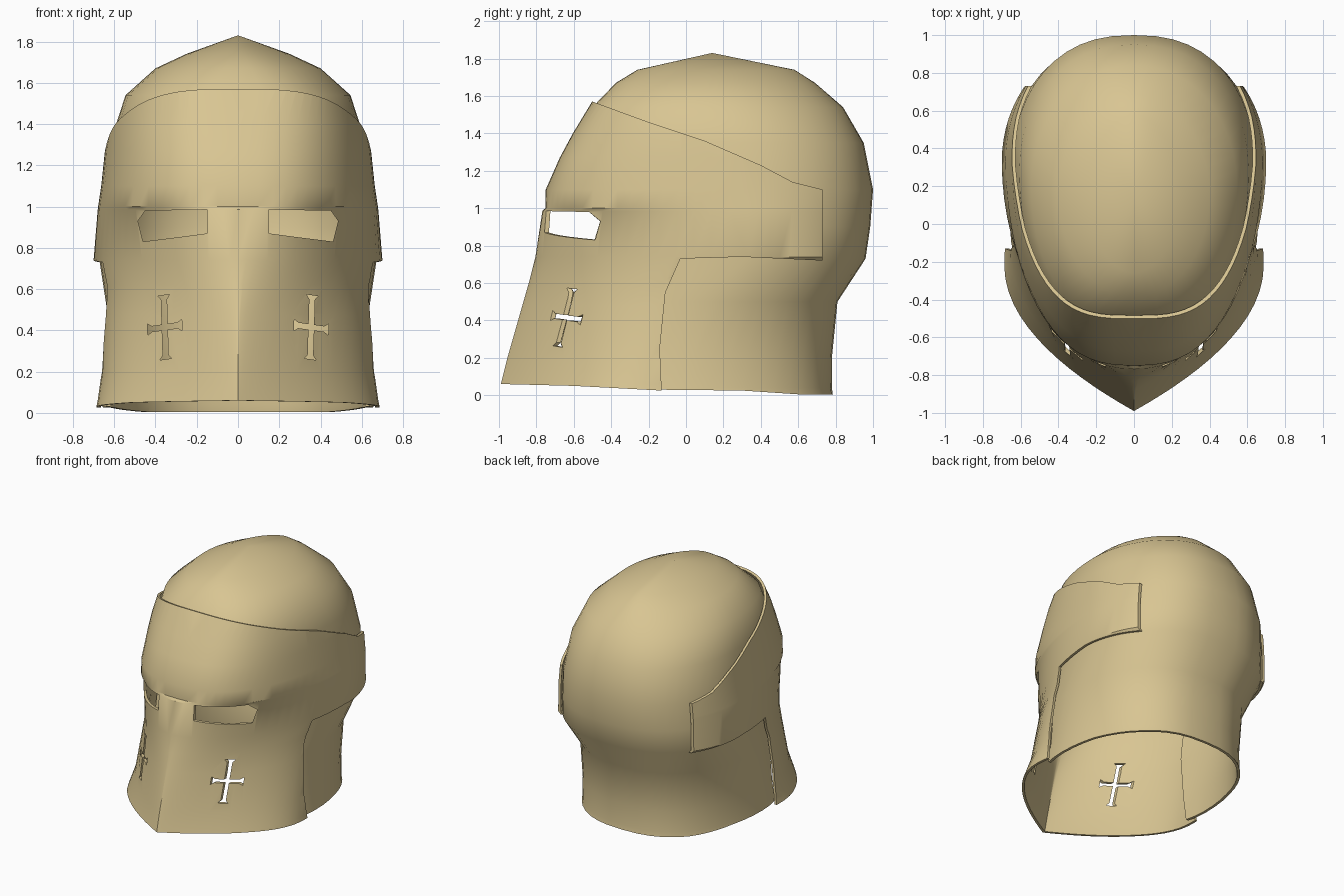
import bpy, bmesh, math

if "Cube" in bpy.data.objects:
    bpy.data.objects.remove(bpy.data.objects["Cube"])

steel = bpy.data.materials.new("tan_metal")
steel.diffuse_color = (0.69, 0.56, 0.29, 1)
steel.use_nodes = True
steel.node_tree.nodes["Principled BSDF"].inputs["Base Color"].default_value = steel.diffuse_color


def new_object(name, bm):
    me = bpy.data.meshes.new(name)
    if bm.calc_volume(signed=True) < 0:
        bmesh.ops.reverse_faces(bm, faces=bm.faces)
    bm.to_mesh(me)
    bm.free()
    ob = bpy.data.objects.new(name, me)
    bpy.context.collection.objects.link(ob)
    return ob


def ring(level, n, inset):
    """Superellipse ring: front and back halves have their own depth and power."""
    z, yf, yb, w, ym, pf, pb = level
    yf, yb, w = yf + inset * 1.2, yb - inset, w - inset
    pts = []
    for i in range(n):
        t = 2 * math.pi * i / n
        s, c = math.sin(t), math.cos(t)
        s = 0 if abs(s) < 1e-6 else s
        x = math.copysign(w * abs(s) ** (2 / (pf if c > 0 else pb)), s)
        pts.append((x, ym - c * ((ym - yf) if c > 0 else (yb - ym)), z))
    return pts


def shell(name, levels, n, thick, apex=None):
    """Closed double-walled loft: up the outside, down the inside."""
    bm = bmesh.new()
    outer = [[bm.verts.new(p) for p in ring(l, n, 0)] for l in levels]
    inner = [[bm.verts.new(p) for p in ring(l, n, thick)] for l in levels]

    def band(a, b):
        for j in range(n):
            k = (j + 1) % n
            bm.faces.new((a[j], a[k], b[k], b[j]))

    for a, b in zip(outer, outer[1:]):
        band(a, b)
    for a, b in zip(inner, inner[1:]):
        band(b, a)
    band(inner[0], outer[0])
    if apex:
        top = bm.verts.new(apex)
        low = bm.verts.new((apex[0], apex[1], apex[2] - thick))
        for j in range(n):
            k = (j + 1) % n
            bm.faces.new((outer[-1][j], outer[-1][k], top))
            bm.faces.new((inner[-1][k], inner[-1][j], low))
    else:
        band(outer[-1], inner[-1])
    return new_object(name, bm)


def prism(pts, axis, lo, hi):
    """Outline extruded along x (points are y,z) or along y (points are x,z)."""
    bm = bmesh.new()
    place = (lambda p, d: (d, p[0], p[1])) if axis == 'x' else (lambda p, d: (p[0], d, p[1]))
    a = [bm.verts.new(place(p, lo)) for p in pts]
    b = [bm.verts.new(place(p, hi)) for p in pts]
    bm.faces.new(a)
    bm.faces.new(b[::-1])
    for i in range(len(pts)):
        k = (i + 1) % len(pts)
        bm.faces.new((a[k], a[i], b[i], b[k]))
    bmesh.ops.triangulate(bm, faces=[f for f in bm.faces if len(f.verts) > 4])
    ob = new_object("cutter", bm)
    ob.hide_render = True
    return ob


def finish(ob, cuts):
    """Apply the cutters one by one, then colour and shade the part."""
    for op, cutter in cuts:
        for solver in ('EXACT', 'MANIFOLD', 'FLOAT'):
            m = ob.modifiers.new("cut", 'BOOLEAN')
            m.operation, m.object, m.solver = op, cutter, solver
            dg = bpy.context.evaluated_depsgraph_get()
            me = bpy.data.meshes.new_from_object(ob.evaluated_get(dg))
            ob.modifiers.clear()
            if len(me.polygons) > 200:
                ob.data = me
                break
        bpy.data.objects.remove(cutter)
    ob.data.materials.clear()
    ob.data.materials.append(steel)
    for p in ob.data.polygons:
        p.material_index = 0
    bpy.ops.object.select_all(action='DESELECT')
    ob.select_set(True)
    bpy.context.view_layer.objects.active = ob
    bpy.ops.object.shade_smooth_by_angle(angle=math.radians(35))


# skull: domed crown, back and neck guard (z, front, back, half width, y of width, powers)
skull = shell("skull", [
    (-0.03, -0.70, 0.79, 0.665, 0.0, 2.0, 2.5),
    (0.04, -0.70, 0.78, 0.655, 0.0, 2.0, 2.5),
    (0.20, -0.70, 0.78, 0.64, 0.04, 2.0, 2.5),
    (0.50, -0.66, 0.81, 0.635, 0.12, 2.0, 2.4),
    (0.73, -0.64, 0.96, 0.67, 0.33, 2.0, 2.4),
    (0.90, -0.66, 0.985, 0.66, 0.33, 2.0, 2.4),
    (1.10, -0.68, 1.00, 0.64, 0.33, 2.2, 2.4),
    (1.35, -0.60, 0.95, 0.607, 0.28, 2.6, 2.3),
    (1.54, -0.50, 0.84, 0.545, 0.20, 2.8, 2.1),
    (1.67, -0.375, 0.69, 0.40, 0.16, 2.2, 1.8),
    (1.74, -0.26, 0.58, 0.25, 0.15, 1.8, 1.7),
], 48, 0.02, apex=(0, 0.14, 1.83))
skull_side = [(-0.17, 0.03), (0.3, 0.025), (0.6, 0.005), (1.2, 0.0), (1.2, 2),
              (-1.2, 2), (-1.2, 1.44), (-0.5, 1.44), (-0.2, 1.2), (-0.12, 0.8), (-0.17, 0.5)]
finish(skull, [('INTERSECT', prism(skull_side, 'x', -1.2, 1.2))])

# visor: keeled face plate with side wings
visor = shell("visor", [
    (-0.03, -1.02, 0.5, 0.70, -0.23, 1.0, 2.2),
    (0.06, -0.99, 0.6, 0.68, -0.22, 1.0, 2.2),
    (0.20, -0.955, 0.8, 0.66, -0.12, 1.05, 2.2),
    (0.48, -0.875, 0.85, 0.65, 0.0, 1.22, 2.2),
    (0.62, -0.835, 0.93, 0.66, 0.15, 1.45, 2.3),
    (0.74, -0.805, 0.99, 0.70, 0.33, 1.7, 2.4),
    (0.985, -0.768, 1.02, 0.68, 0.33, 2.2, 2.4),
    (1.00, -0.752, 1.02, 0.678, 0.33, 2.5, 2.4),
    (1.10, -0.75, 1.03, 0.663, 0.33, 2.6, 2.4),
    (1.27, -0.675, 1.0, 0.645, 0.31, 2.65, 2.3),
    (1.40, -0.605, 0.95, 0.62, 0.27, 2.8, 2.3),
    (1.57, -0.502, 0.85, 0.565, 0.20, 3.1, 2.2),
    (1.66, -0.42, 0.75, 0.47, 0.18, 3.0, 2.2),
], 72, 0.018)
visor_side = [(-1.2, 0.065), (-0.99, 0.06), (-0.6, 0.05), (-0.13, 0.025), (-0.14, 0.25),
              (-0.11, 0.55), (-0.03, 0.73), (0.3, 0.74), (0.73, 0.72), (0.73, 1.1),
              (0.57, 1.14), (0.4, 1.23), (0.1, 1.36), (-0.2, 1.46), (-0.5, 1.57), (-1.2, 1.8)]
cuts = [('INTERSECT', prism(visor_side, 'x', -1.2, 1.2))]

# eye slits and breathing crosses, mirrored
slit = [(0.15, 0.985), (0.15, 0.87), (0.3, 0.85), (0.46, 0.83), (0.485, 0.93), (0.45, 0.98)]
cross = []
for k, length in enumerate((0.155, 0.083, 0.155, 0.083)):
    c, s = round(math.cos(k * math.pi / 2)), round(math.sin(k * math.pi / 2))
    for x, z in ((0.013, 0.013), (0.013, length - 0.02), (0.028, length),
                 (-0.028, length), (-0.013, length - 0.02)):
        x, z = x * c - z * s, x * s + z * c
        cross.append((0.355 + x + 0.03 * z, 0.415 + z - 0.14 * x))
for side in (1, -1):
    for shape in (slit, cross):
        cuts.append(('DIFFERENCE', prism([(side * x, z) for x, z in shape], 'y', -1.2, -0.25)))
finish(visor, cuts)
